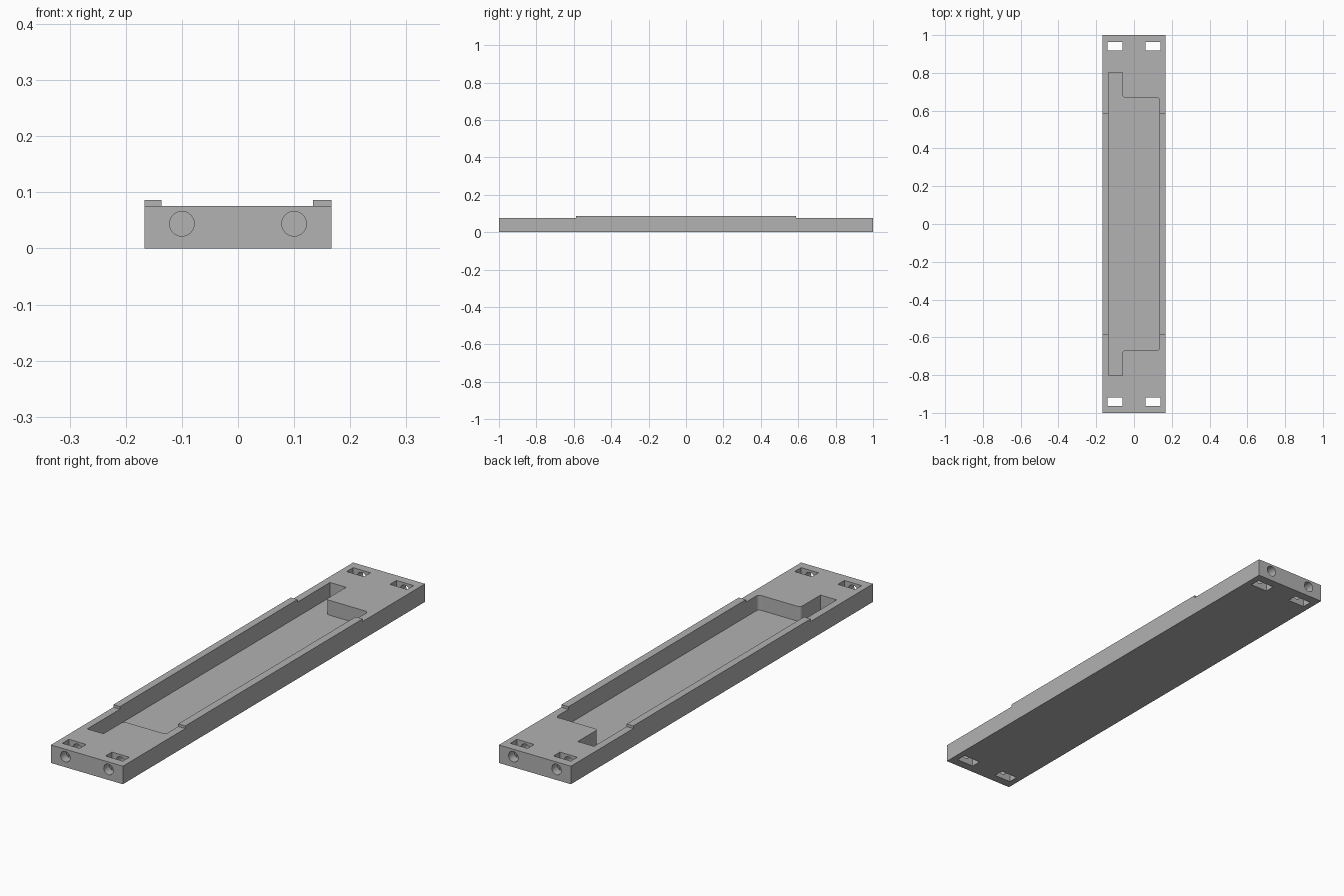
import bpy, bmesh, math
from mathutils import Vector

if "Cube" in bpy.data.objects:
    bpy.data.objects.remove(bpy.data.objects["Cube"])

grey = bpy.data.materials.new("light_grey")
grey.diffuse_color = (0.445, 0.445, 0.445, 1)
grey.use_nodes = True
grey.node_tree.nodes["Principled BSDF"].inputs["Base Color"].default_value = grey.diffuse_color


def prism(name, points, direction):
    """Extrude a flat outline along a direction."""
    bm = bmesh.new()
    face = bm.faces.new([bm.verts.new(p) for p in points])
    out = bmesh.ops.extrude_face_region(bm, geom=[face])
    moved = [g for g in out["geom"] if isinstance(g, bmesh.types.BMVert)]
    bmesh.ops.translate(bm, verts=moved, vec=direction)
    bmesh.ops.recalc_face_normals(bm, faces=bm.faces)
    mesh = bpy.data.meshes.new(name)
    bm.to_mesh(mesh)
    bm.free()
    mesh.materials.append(grey)
    obj = bpy.data.objects.new(name, mesh)
    bpy.context.collection.objects.link(obj)
    return obj


def rounded(corners, steps=6):
    """Outline from (x, y, radius) corners with filleted right angles."""
    pts = []
    for i, (x, y, r) in enumerate(corners):
        p = Vector((x, y))
        if r == 0:
            pts.append(p)
            continue
        a = (Vector(corners[i - 1][:2]) - p).normalized()
        b = (Vector(corners[(i + 1) % len(corners)][:2]) - p).normalized()
        centre = p + (a + b) * r
        for k in range(steps + 1):
            t = math.pi / 2 * k / steps
            pts.append(centre - b * r * math.cos(t) - a * r * math.sin(t))
    return pts


# Long plate whose side profile is raised along the middle
W, LOW, HIGH, RAIL = 1 / 6, 0.0755, 0.0865, 0.587
side = [(-1, 0), (1, 0), (1, LOW), (RAIL, LOW), (RAIL, HIGH),
        (-RAIL, HIGH), (-RAIL, LOW), (-1, LOW)]
tray = prism("tray", [(-W, y, z) for y, z in side], (2 * W, 0, 0))

# Pocket with a narrow notch at both ends of its left side
FLOOR, R = 0.0135, 0.014
half = [(0.134, 0.67, R), (-0.061, 0.67, R), (-0.061, 0.803, 0), (-0.136, 0.803, 0)]
outline = rounded(half + [(x, -y, r) for x, y, r in reversed(half)])
cutters = [prism("pocket_cutter", [(p.x, p.y, FLOOR) for p in outline], (0, 0, 0.2))]

# Strap slots through the plate, and round bores from each end face
for sx in (-1, 1):
    for sy in (-1, 1):
        slot = [(sx * 0.1 + i * 0.04, sy * 0.941 + j * 0.0215, -0.1)
                for i, j in ((-1, -1), (1, -1), (1, 1), (-1, 1))]
        cutters.append(prism("slot_cutter", slot, (0, 0, 0.4)))
        bore = [(sx * 0.1 + 0.022 * math.cos(k * math.pi / 16), sy * 1.1,
                 0.044 + 0.022 * math.sin(k * math.pi / 16)) for k in range(32)]
        cutters.append(prism("bore_cutter", bore, (0, -sy * 0.233, 0)))

bpy.context.view_layer.objects.active = tray
tray.select_set(True)
for cutter in cutters:
    mod = tray.modifiers.new("cut", 'BOOLEAN')
    mod.operation = 'DIFFERENCE'
    mod.solver = 'EXACT'
    mod.object = cutter
    bpy.ops.object.modifier_apply(modifier=mod.name)
for cutter in cutters:
    bpy.data.objects.remove(cutter)

bpy.ops.object.shade_smooth_by_angle(angle=math.radians(30))
